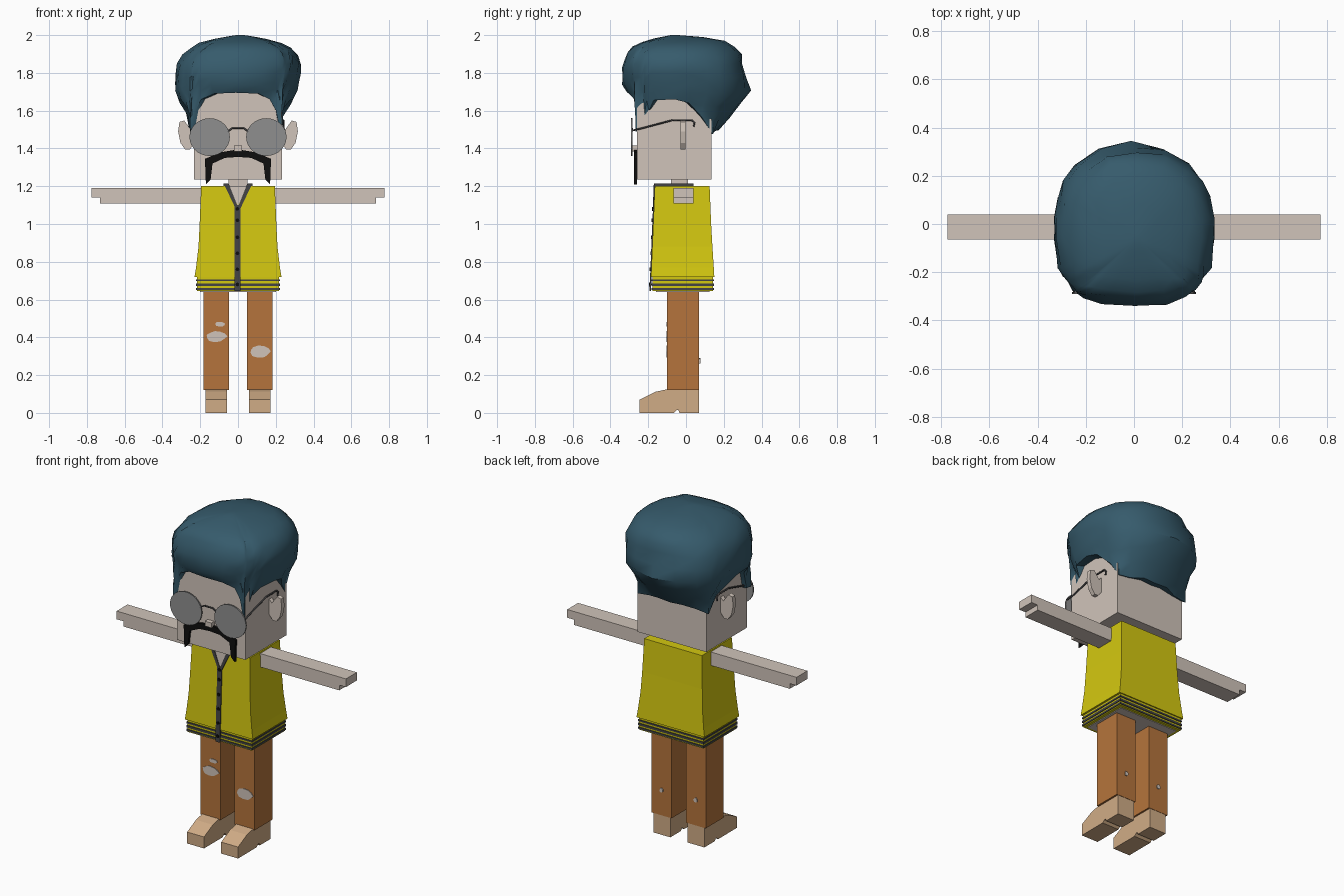
import bpy, bmesh, math, random
from mathutils import Vector

random.seed(4)
if "Cube" in bpy.data.objects:
    bpy.data.objects.remove(bpy.data.objects["Cube"], do_unlink=True)


def material(name, *srgb):
    lin = [((c / 255 + 0.055) / 1.055) ** 2.4 for c in srgb] + [1]
    m = bpy.data.materials.new(name)
    m.use_nodes = True
    m.diffuse_color = lin
    m.node_tree.nodes["Principled BSDF"].inputs["Base Color"].default_value = lin
    return m


skin = material("skin", 208, 196, 186)
teal = material("teal hair", 54, 91, 108)
yellow = material("yellow cloth", 212, 200, 16)
brown = material("orange brown cloth", 181, 116, 60)
tan = material("tan leather", 208, 172, 134)
grey = material("grey lens", 143, 143, 143)
dark = material("dark grey trim", 66, 66, 68)
black = material("black", 14, 14, 14)


def finish(name, bm, mat):
    bmesh.ops.recalc_face_normals(bm, faces=bm.faces)
    mesh = bpy.data.meshes.new(name)
    bm.to_mesh(mesh)
    bm.free()
    mesh.materials.append(mat)
    ob = bpy.data.objects.new(name, mesh)
    bpy.context.collection.objects.link(ob)
    return ob


def loft(name, rings, mat):
    """Skin a stack of equal closed rings and cap both ends."""
    bm = bmesh.new()
    rows = [[bm.verts.new(p) for p in r] for r in rings]
    n = len(rows[0])
    for a, b in zip(rows, rows[1:]):
        for i in range(n):
            j = (i + 1) % n
            bm.faces.new((a[i], a[j], b[j], b[i]))
    bm.faces.new(rows[0])
    bm.faces.new(rows[-1])
    return finish(name, bm, mat)


def rect(x0, x1, y0, y1, z):
    return [(x0, y0, z), (x1, y0, z), (x1, y1, z), (x0, y1, z)]


def box(name, x0, x1, y0, y1, z0, z1, mat):
    return loft(name, [rect(x0, x1, y0, y1, z) for z in (z0, z1)], mat)


def plate(name, pts, y, mat, thick=0.008):
    """Extrude an xz outline backwards; y is a number or a function of z."""
    f = y if callable(y) else (lambda z: y)
    return loft(name, [[(x, f(z) + d, z) for x, z in pts] for d in (0, thick)], mat)


def oval(cx, cz, rx, rz, n, rough=0.0):
    ring = []
    for i in range(n):
        a, k = math.tau * i / n, 1 + random.uniform(-rough, rough)
        ring.append((cx + rx * k * math.cos(a), cz + rz * k * math.sin(a)))
    return ring


def wire(name, pts, radius, mat):
    cu = bpy.data.curves.new(name, "CURVE")
    cu.dimensions = "3D"
    cu.bevel_depth, cu.bevel_resolution, cu.use_fill_caps = radius, 1, True
    sp = cu.splines.new("POLY")
    sp.points.add(len(pts) - 1)
    for p, co in zip(sp.points, pts):
        p.co = (*co, 1)
    cu.materials.append(mat)
    ob = bpy.data.objects.new(name, cu)
    bpy.context.collection.objects.link(ob)


# Head, neck and nose
HX, HF, HB = 0.232, -0.26, 0.135
box("head", -HX, HX, HF, HB, 1.235, 1.76, skin)
box("neck", -0.05, 0.05, -0.08, 0.01, 1.15, 1.24, skin)
box("nose", -0.022, 0.022, -0.288, HF, 1.385, 1.415, skin)

# Moustache
half = [(0, 1.395), (0.09, 1.38), (0.175, 1.345), (0.17, 1.21),
        (0.145, 1.235), (0.135, 1.32), (0.07, 1.35), (0, 1.355)]
plate("moustache", half + [(-x, z) for x, z in half[-2:0:-1]], -0.275, black, 0.016)

# Shirt body with a flared hem
levels = [(0.72, 0.23, 0.15), (0.77, 0.222, 0.147), (0.88, 0.209, 0.14),
          (1.0, 0.203, 0.133), (1.2, 0.195, 0.125)]


def shirt_front(z):
    return -0.165 - 0.042 * (1.2 - z)


loft("shirt", [rect(-w, w, shirt_front(z), b, z) for z, w, b in levels], yellow)

# Striped waistband
edges = [0.645, 0.651, 0.662, 0.672, 0.686, 0.697, 0.707, 0.72]
for i, (lo, hi) in enumerate(zip(edges, edges[1:])):
    w = 0.004 * (i % 2)
    box(f"waistband_{i}", -0.218 - w, 0.218 + w, -0.178 - w, 0.143 + w, lo, hi,
        dark if i % 2 else yellow)
box("waist_underside", -0.2, 0.2, -0.16, 0.125, 0.641, 0.645, skin)

# Neckline, button strip and buttons
plate("neck_opening", [(-0.055, 1.2), (0.055, 1.2), (0, 1.095)],
      lambda z: shirt_front(z) - 0.003, skin, 0.006)
plate("button_strip", [(-0.018, 0.645), (0.012, 0.645), (0.012, 1.1), (-0.018, 1.1)],
      lambda z: shirt_front(z) - 0.005, dark)
for z in (0.68, 0.76, 0.845, 0.93, 1.02, 1.08):
    plate("button", oval(-0.003, z, 0.01, 0.01, 8), shirt_front(z) - 0.009, black)
for s in (-1, 1):
    plate("neckline_trim", [(s * 0.05, 1.215), (s * 0.076, 1.215), (s * 0.012, 1.08), (0, 1.09)],
          lambda z: shirt_front(z) - 0.006, dark)
    box("collar_side", s * 0.055, s * 0.078, -0.165, 0.04, 1.198, 1.215, dark)
box("collar_back", -0.078, 0.078, 0.02, 0.04, 1.198, 1.215, dark)

for s, side in ((1, "left"), (-1, "right")):
    # Arm with a stepped hand
    arm = [(0.18, 1.19), (0.775, 1.19), (0.775, 1.14), (0.73, 1.14), (0.73, 1.108), (0.18, 1.108)]
    plate(f"{side}_arm", [(s * x, z) for x, z in arm], -0.065, skin, 0.105)

    # Ear
    ear = [(0.22, 1.53), (0.25, 1.5), (0.285, 1.548), (0.31, 1.54), (0.317, 1.49),
           (0.305, 1.43), (0.28, 1.395), (0.255, 1.395), (0.22, 1.44)]
    plate(f"{side}_ear", [(s * x, z) for x, z in ear], -0.03, skin, 0.027)

    # Trouser leg
    box(f"{side}_trouser_leg", s * 0.048, s * 0.183, -0.1, 0.07, 0.12, 0.65, brown)
    plate(f"{side}_back_tear", oval(s * 0.115, 0.275, 0.012, 0.014, 7, 0.2), 0.068, skin)

    # Shoe, drawn in profile with a notched sole
    shoe = [(0.068, 0), (0.068, 0.125), (-0.1, 0.125), (-0.16, 0.112), (-0.245, 0.07),
            (-0.245, 0), (-0.065, 0), (-0.05, 0.014), (-0.04, 0.014), (-0.035, 0)]
    loft(f"{side}_shoe", [[(s * x, y, z) for y, z in shoe] for x in (0.058, 0.172)], tan)

    # Lens and temple wire of the glasses
    plate(f"{side}_lens", oval(s * 0.15, 1.46, 0.107, 0.1, 28), -0.29, grey)
    wire(f"{side}_temple", [(s * 0.248, -0.285, 1.495), (s * 0.242, -0.24, 1.505),
         (s * 0.24, -0.07, 1.55), (s * 0.24, 0.03, 1.55), (s * 0.24, 0.045, 1.535),
         (s * 0.24, 0.04, 1.515)], 0.005, dark)
wire("glasses_bridge", [(-0.055, -0.286, 1.49), (-0.03, -0.286, 1.507),
     (0.03, -0.286, 1.507), (0.055, -0.286, 1.49)], 0.005, dark)

# Torn knees
for name, cx, cz, rx, rz in (("right_knee_tear", -0.115, 0.405, 0.054, 0.029),
                             ("right_thigh_tear", -0.095, 0.47, 0.028, 0.012),
                             ("left_knee_tear", 0.115, 0.325, 0.054, 0.03)):
    plate(name, oval(cx, cz, rx, rz, 11, 0.12), -0.104, skin)

# Hair: hairline around the head (x, y, z), then height, half width, front y and back y
hairline = [(0, HF, 1.695), (0.1, HF, 1.69), (0.17, HF, 1.66), (0.205, HF, 1.6),
            (0.222, HF, 1.51), (HX, HF, 1.49), (HX, -0.215, 1.495), (HX, -0.19, 1.6),
            (HX, -0.15, 1.655), (HX, -0.06, 1.66), (HX, 0, 1.64), (HX, 0.07, 1.57),
            (HX, HB, 1.475), (0.15, HB, 1.485), (0.07, HB, 1.5), (0, HB, 1.495)]
hairline += [(-x, y, z) for x, y, z in hairline[-2:0:-1]]
shape = [(1.47, 0.245, -0.26, 0.15), (1.55, 0.26, -0.265, 0.22), (1.62, 0.288, -0.275, 0.285),
         (1.7, 0.318, -0.31, 0.34), (1.76, 0.328, -0.342, 0.325), (1.85, 0.326, -0.342, 0.305),
         (1.92, 0.285, -0.31, 0.28), (1.96, 0.21, -0.25, 0.235), (1.985, 0.12, -0.16, 0.15),
         (2.0, 0.02, -0.08, -0.04)]
CY = -0.06


def hair_size(z):
    for a, b in zip(shape, shape[1:]):
        if z <= b[0]:
            t = max(0, (z - a[0]) / (b[0] - a[0]))
            return [p + (q - p) * t for p, q in zip(a[1:], b[1:])]
    return shape[-1][1:]


def hair_point(x, y, z):
    w, front, back = hair_size(z)
    d = Vector((x, y - CY)).normalized()
    depth = CY - front if d.y < 0 else back - CY
    r = ((abs(d.x) / w) ** 2.5 + (abs(d.y) / depth) ** 2.5) ** (-1 / 2.5)
    if z < 1.78:  # keep outside the head
        r = max(r, Vector((x, y - CY)).length + 0.012)
    lean = max(-0.012, min(0.012, 0.15 * (z - 1.8)))
    wob = random.uniform(-0.009, 0.009) if 1.6 < z < 1.97 else 0
    return (d.x * (r + wob) + lean, CY + d.y * (r + wob), z)


rings = [[(x * 0.97, CY + (y - CY) * 0.97, z + 0.004) for x, y, z in hairline]]
for t in (0, 0.14, 0.28, 0.42, 0.56, 0.7, 0.8, 0.88, 0.94, 0.98, 1):
    rings.append([hair_point(x, y, z + (2.0 - z) * t) for x, y, z in hairline])
hair = loft("hair", rings, teal)
bpy.ops.object.select_all(action="DESELECT")
hair.select_set(True)
bpy.context.view_layer.objects.active = hair
bpy.ops.object.shade_smooth_by_angle(angle=math.radians(40))
